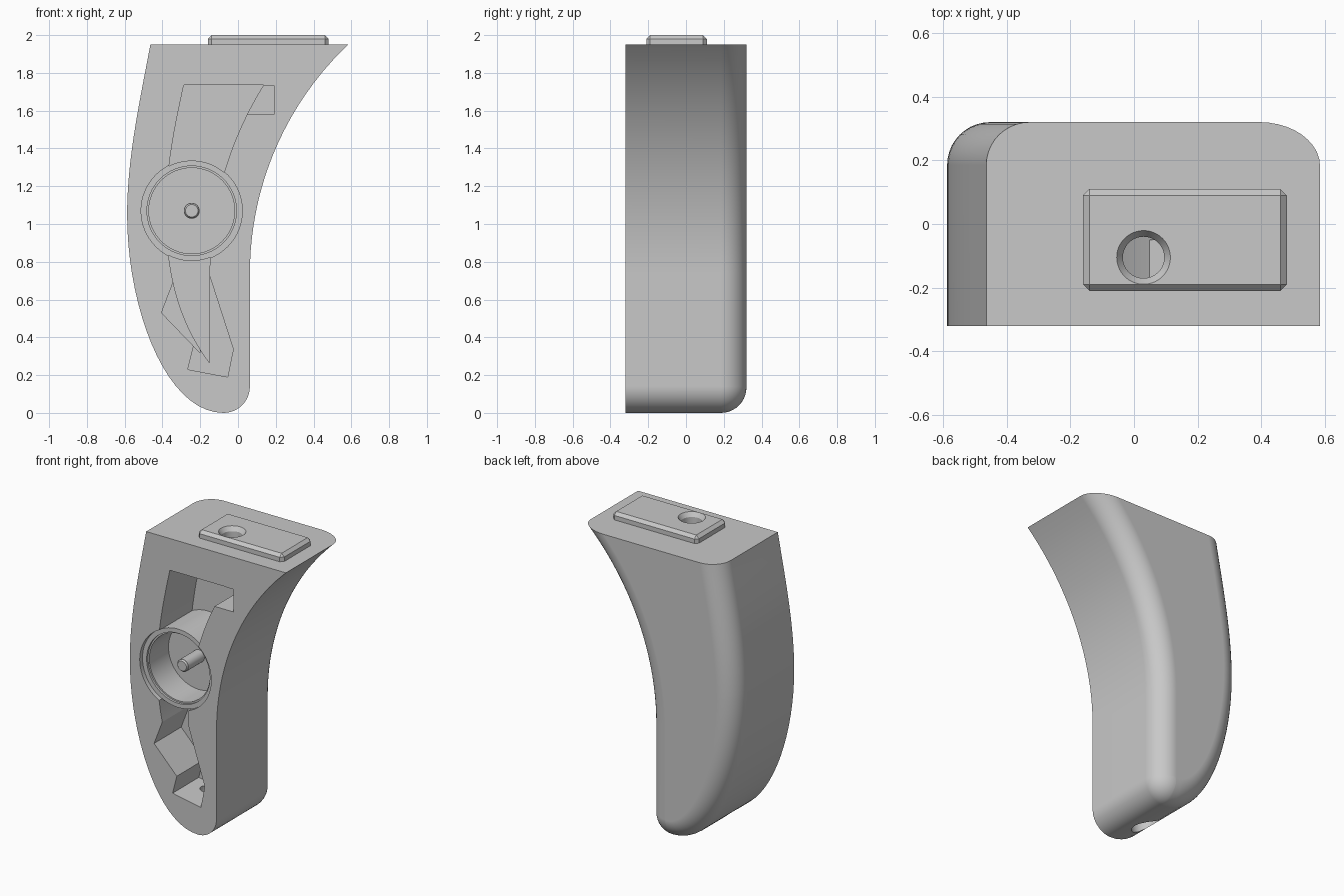
import bpy, bmesh, math
from mathutils import Vector
from mathutils.geometry import interpolate_bezier

default = bpy.data.objects.get("Cube")
if default:
    bpy.data.objects.remove(default, do_unlink=True)

FRONT, BACK, TOP = -0.32, 0.32, 1.95

grey = bpy.data.materials.new("light_grey")
grey.use_nodes = True
grey.diffuse_color = (0.58, 0.58, 0.58, 1)
grey.node_tree.nodes["Principled BSDF"].inputs["Base Color"].default_value = grey.diffuse_color


def finish(bm, name):
    bmesh.ops.recalc_face_normals(bm, faces=bm.faces)
    mesh = bpy.data.meshes.new(name)
    bm.to_mesh(mesh)
    bm.free()
    mesh.materials.append(grey)
    ob = bpy.data.objects.new(name, mesh)
    bpy.context.collection.objects.link(ob)
    return ob


def prism(name, outline, depth):
    """Outline in x, z pushed from before the front face to a given depth."""
    bm = bmesh.new()
    face = bm.faces.new([bm.verts.new((x, FRONT - 0.1, z)) for x, z in outline])
    out = bmesh.ops.extrude_face_region(bm, geom=[face])
    verts = [v for v in out["geom"] if isinstance(v, bmesh.types.BMVert)]
    bmesh.ops.translate(bm, verts=verts, vec=(0, depth + 0.1, 0))
    return finish(bm, name)


def rod(name, start, end, r1, r2=None):
    """Cylinder or cone between two points."""
    a, b = Vector(start), Vector(end)
    bm = bmesh.new()
    bmesh.ops.create_cone(bm, cap_ends=True, segments=64, radius1=r1,
                          radius2=r1 if r2 is None else r2, depth=(b - a).length)
    turn = (b - a).to_track_quat("Z", "Y").to_matrix()
    bmesh.ops.rotate(bm, verts=bm.verts, matrix=turn)
    bmesh.ops.translate(bm, verts=bm.verts, vec=(a + b) / 2)
    return finish(bm, name)


def combine(target, tool, operation="DIFFERENCE"):
    mod = target.modifiers.new("combine", "BOOLEAN")
    mod.operation, mod.solver, mod.object = operation, "EXACT", tool
    bpy.context.view_layer.objects.active = target
    bpy.ops.object.modifier_apply(modifier=mod.name)
    bpy.data.objects.remove(tool, do_unlink=True)


def bezier(*points, steps=20):
    return [p.to_2d() for p in interpolate_bezier(*[Vector((*p, 0)) for p in points], steps)]


def front_curve(radius, z0, z1, steps=24):
    """Concave arc on the +x side."""
    zs = [z0 + (z1 - z0) * i / steps for i in range(steps + 1)]
    return [Vector((1.73 - math.sqrt(radius ** 2 - (z - 0.74) ** 2), z)) for z in zs]


# Body outline, running past the top so that it can be trimmed flat
path = [Vector((-0.40, 2.3))]
path += bezier((-0.464, TOP), (-0.52, 1.65), (-0.587, 1.35), (-0.587, 1.05))
path += bezier((-0.587, 1.05), (-0.587, 0.55), (-0.38, 0), (-0.077, 0))[1:]
path += [Vector((-0.077 + 0.14 * math.sin(a), 0.14 - 0.14 * math.cos(a)))
         for a in [math.pi / 2 * i / 12 for i in range(1, 13)]]
path += front_curve(1.667, 0.74, 2.25)
normals = []
for i in range(len(path)):
    t = (path[min(i + 1, len(path) - 1)] - path[max(i - 1, 0)]).normalized()
    normals.append(Vector((-t.y, t.x)))

# Rings: straight sides, then a round fillet towards the back
FILLET, STEPS = 0.135, 10
levels = [(FRONT, 0)]
for i in range(STEPS + 1):
    a = math.pi / 2 * i / STEPS
    levels.append((BACK - FILLET + FILLET * math.sin(a), FILLET * (1 - math.cos(a))))
bm = bmesh.new()
rings = []
for y, inset in levels:
    pts = [p + n * inset for p, n in zip(path, normals)]
    rings.append([bm.verts.new((p.x, y, p.y)) for p in pts])
count = len(path)
for r0, r1 in zip(rings, rings[1:]):
    for i in range(count):
        j = (i + 1) % count
        bm.faces.new((r0[i], r0[j], r1[j], r1[i]))
bm.faces.new(rings[0])
bm.faces.new(rings[-1])
cut = bmesh.ops.bisect_plane(bm, geom=bm.verts[:] + bm.edges[:] + bm.faces[:],
                             plane_co=(0, 0, TOP), plane_no=(0, 0, 1), clear_outer=True)
edges = [e for e in cut["geom_cut"] if isinstance(e, bmesh.types.BMEdge)]
bmesh.ops.edgeloop_fill(bm, edges=edges)
body = finish(bm, "grip_body")

# Raised mounting pad with bevelled edges
bm = bmesh.new()
bmesh.ops.create_cube(bm, size=1)
bmesh.ops.scale(bm, verts=bm.verts, vec=(0.64, 0.32, 0.1))
bmesh.ops.translate(bm, verts=bm.verts, vec=(0.16, -0.05, 1.95))
low = min(v.co.z for v in bm.verts)
edges = [e for e in bm.edges if max(v.co.z for v in e.verts) > low + 0.01]
bmesh.ops.bevel(bm, geom=edges, offset=0.02, segments=1, affect="EDGES")
combine(body, finish(bm, "mounting_pad"), "UNION")

# Long curved pocket in the front face
pocket = bezier((-0.287, 1.735), (-0.35, 1.45), (-0.385, 1.25), (-0.38, 1.0))
pocket += bezier((-0.38, 1.0), (-0.37, 0.68), (-0.29, 0.45), (-0.15, 0.264))[1:]
pocket += front_curve(1.88, 0.74, 1.735)
combine(body, prism("pocket", pocket, 0.35))

# Nut recesses at the top and bottom of the pocket
combine(body, prism("upper_recess", [(0.0, 1.58), (0.19, 1.58), (0.19, 1.733), (0.0, 1.733)], 0.27))
combine(body, prism("side_recess", [(-0.34, 0.7), (-0.405, 0.53), (-0.2, 0.317), (-0.2, 0.7)], 0.29))
combine(body, prism("lower_recess", [(-0.235, 0.353), (-0.266, 0.23), (-0.055, 0.19),
                                     (-0.025, 0.337), (-0.155, 0.74), (-0.22, 0.6)], 0.28))

# Round cup: wall, shallow ledge, bore and centre pin
CX, CZ = -0.245, 1.07


def on_axis(depth):
    return (CX, FRONT + depth, CZ)


combine(body, rod("cup_wall", on_axis(0.015), on_axis(0.38), 0.266), "UNION")
combine(body, rod("ledge", on_axis(-0.05), on_axis(0.03), 0.268))
combine(body, rod("lip", on_axis(0.02), on_axis(0.045), 0.237))
combine(body, rod("bore", on_axis(0.03), on_axis(0.25), 0.227))
combine(body, rod("pin", on_axis(0.08), on_axis(0.28), 0.042), "UNION")
combine(body, rod("pin_tip", on_axis(0.07), on_axis(0.082), 0.033, 0.0415), "UNION")

# Screw hole through the pad into the pocket
combine(body, rod("top_hole", (0.03, -0.105, 1.66), (0.03, -0.105, 2.1), 0.065))
combine(body, rod("countersink", (0.03, -0.105, 1.97), (0.03, -0.105, 2.01), 0.064, 0.091))

# Screw hole through the rounded bottom
combine(body, rod("bottom_hole", (-0.15, -0.12, 0.26), (-0.21, -0.12, -0.05), 0.035))
combine(body, rod("bottom_counterbore", (-0.178, -0.12, 0.11), (-0.21, -0.12, -0.05), 0.09))

# Smooth curves with crisp edges
bpy.ops.object.select_all(action="DESELECT")
body.select_set(True)
bpy.context.view_layer.objects.active = body
bpy.ops.object.shade_smooth_by_angle(angle=math.radians(25))
weighted = body.modifiers.new("even_shading", "WEIGHTED_NORMAL")
weighted.keep_sharp = True
